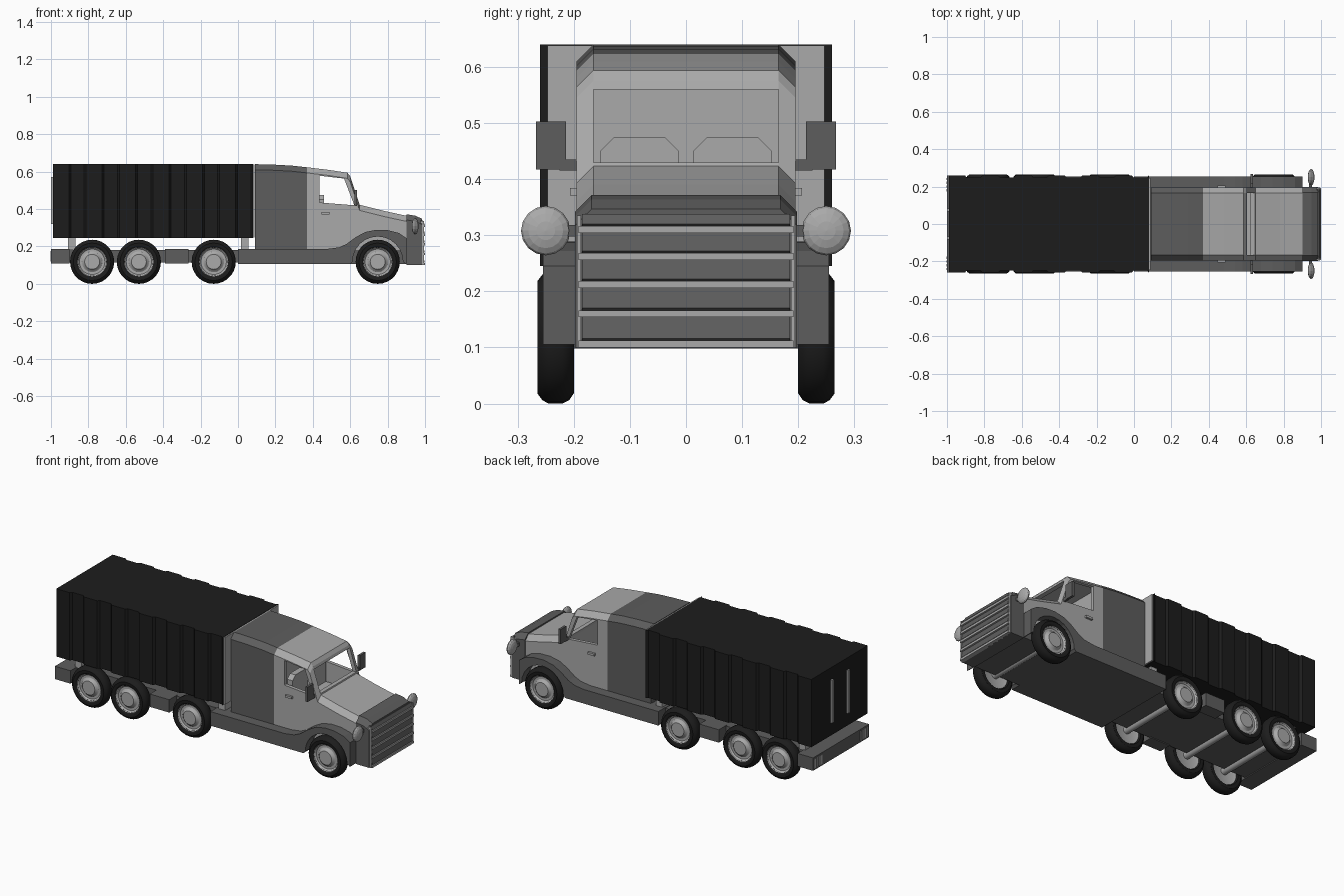
import bpy, bmesh, math
from mathutils import Matrix

if "Cube" in bpy.data.objects:
    bpy.data.objects.remove(bpy.data.objects["Cube"])


def material(name, v):
    m = bpy.data.materials.new(name)
    m.diffuse_color = (v, v, v, 1)
    m.use_nodes = True
    m.node_tree.nodes["Principled BSDF"].inputs["Base Color"].default_value = m.diffuse_color
    return m


DARK = material("dark_grey", 0.11)
BLACK = material("black", 0.012)
LIGHT = material("light_grey", 0.4)


def finish(name, bm, mat, smooth=False):
    bmesh.ops.remove_doubles(bm, verts=bm.verts, dist=1e-5)
    bmesh.ops.recalc_face_normals(bm, faces=bm.faces)
    me = bpy.data.meshes.new(name)
    bm.to_mesh(me)
    bm.free()
    me.materials.append(mat)
    ob = bpy.data.objects.new(name, me)
    bpy.context.collection.objects.link(ob)
    if smooth:
        bpy.ops.object.select_all(action='DESELECT')
        ob.select_set(True)
        bpy.context.view_layer.objects.active = ob
        bpy.ops.object.shade_smooth_by_angle(angle=math.radians(30))
    return ob


def prism(name, pts, a, b, mat, axis='y'):
    """Extrude an xz outline along y, or an xy outline along z."""
    bm = bmesh.new()
    put = (lambda p, t: (p[0], t, p[1])) if axis == 'y' else (lambda p, t: (p[0], p[1], t))
    rings = [[bm.verts.new(put(p, t)) for p in pts] for t in (a, b)]
    n = len(pts)
    bm.faces.new(rings[0])
    bm.faces.new(rings[1])
    for i in range(n):
        j = (i + 1) % n
        bm.faces.new((rings[0][i], rings[0][j], rings[1][j], rings[1][i]))
    return finish(name, bm, mat)


def box(name, x0, x1, y0, y1, z0, z1, mat):
    return prism(name, [(x0, z0), (x1, z0), (x1, z1), (x0, z1)], y0, y1, mat)


def body_loft(name, stations, mat, half=0.195):
    """Loft a section with chamfered top edges through (x, bottom, top) stations."""
    bm = bmesh.new()
    rings = []
    for x, lo, hi in stations:
        sec = [(-half, lo), (-half, hi - 0.03), (-half + 0.03, hi),
               (half - 0.03, hi), (half, hi - 0.03), (half, lo)]
        rings.append([bm.verts.new((x, y, z)) for y, z in sec])
    for r, s in zip(rings, rings[1:]):
        for i in range(6):
            j = (i + 1) % 6
            bm.faces.new((r[i], r[j], s[j], s[i]))
    bm.faces.new(rings[0])
    bm.faces.new(rings[-1])
    return finish(name, bm, mat)


def lathe(name, profile, x, z, side, mat):
    """Spin an (r, y) profile about the y axis."""
    bm = bmesh.new()
    vs = [bm.verts.new((r, 0, 0)) for r, y in profile]
    for v, (r, y) in zip(vs, profile):
        v.co.y = y * side
    es = [bm.edges.new((vs[i], vs[i + 1])) for i in range(len(vs) - 1)]
    bmesh.ops.spin(bm, geom=vs + es, cent=(0, 0, 0), axis=(0, 1, 0),
                   angle=math.tau, steps=28)
    bmesh.ops.translate(bm, verts=bm.verts, vec=(x, 0, z))
    return finish(name, bm, mat, True)


def cut(ob, cutter):
    m = ob.modifiers.new("cut", 'BOOLEAN')
    m.operation, m.solver, m.object = 'DIFFERENCE', 'EXACT', cutter
    bpy.context.view_layer.objects.active = ob
    bpy.ops.object.modifier_apply(modifier=m.name)
    bpy.data.objects.remove(cutter)


# cargo box with corrugated sides
N, X0, X1 = 6, -0.99, 0.08
p = (X1 - X0) / N
wave = []
for i in range(N):
    x = X0 + i * p
    wave += [(x, .26), (x + .48 * p, .26), (x + .54 * p, .248), (x + .94 * p, .248)]
wave.append((X1, .26))
prism("cargo_box", wave + [(x, -y) for x, y in reversed(wave)], 0.245, 0.64, BLACK, 'z')
box("cargo_front_panel", 0.08, 0.088, -.247, .247, .247, .638, LIGHT)
for y in (-.075, .075):
    box("rear_door_bar", -1.0, -.985, y - .009, y + .009, .32, .57, LIGHT)

# chassis, cross bars and rear bumper
box("chassis", -.95, .05, -.19, .19, .115, .182, DARK)
for x in (-.89, .035):
    box("cross_bar", x - .02, x + .02, -.2, .2, .18, .247, LIGHT)
box("rear_bumper", -1.0, -.9, -.258, .258, .11, .185, DARK)
for s in (-1, 1):
    for k in range(4):
        y = s * (.18 + .02 * k)
        box("tail_light", -1.002, -.995, y - .006, y + .006, .12, .175, LIGHT)
    box("side_tank", -.39, -.265, s * .18, s * .255, .11, .185, DARK)

# sleeper, cab and hood
sleeper = [(.09, .18, .64), (.2, .18, .637), (.29, .18, .632), (.37, .18, .623)]
body_loft("sleeper", sleeper, DARK)
cab = body_loft("cab", [(.37, .18, .623), (.48, .18, .61), (.585, .18, .594),
                        (.6, .18, .575), (.65, .18, .423), (.78, .18, .39),
                        (.91, .18, .362)], LIGHT)
cut(cab, prism("cavity", [(.395, .25), (.395, .585), (.57, .57), (.585, .55),
                          (.63, .41), (.63, .25)], -.175, .175, LIGHT))
cut(cab, prism("side_windows", [(.435, .435), (.435, .578), (.567, .563), (.622, .42)],
               -.3, .3, LIGHT))
cut(cab, box("windshield", .53, .8, -.165, .165, .43, .56, LIGHT))

# seats
for y in (-.083, .083):
    bm = bmesh.new()
    sec = [(-.07, .3), (-.07, .45), (-.045, .475), (.045, .475), (.07, .45), (.07, .3)]
    a = [bm.verts.new((.425, y + u, z)) for u, z in sec]
    b = [bm.verts.new((.46, y + u, z)) for u, z in sec]
    bm.faces.new(a)
    bm.faces.new(b)
    for i in range(6):
        j = (i + 1) % 6
        bm.faces.new((a[i], a[j], b[j], b[i]))
    finish("seat_back", bm, LIGHT)
    box("seat_base", .43, .54, y - .07, y + .07, .25, .33, LIGHT)

# front cowl and slatted grille
body_loft("front_cowl", [(.9, .1, .372), (.95, .1, .364), (.985, .1, .347)], DARK, .198)
edges = [.106, .16, .212, .262, .31, .338]
for z0, z1 in zip(edges, edges[1:]):
    prism("grille_panel", [(.975, z0), (.985, z0), (.998, z0 + .01), (.988, z1), (.975, z1)],
          -.185, .185, DARK)
    box("grille_slat", .975, 1.0, -.192, .192, z0 - .006, z0 + .006, LIGHT)
for s in (-1, 1):
    box("grille_side", .975, .995, s * .187, s * .194, .1, .335, LIGHT)

# floor and side skirts with wheel arches
CX, WZ = .747, .118
box("floor", .0, .97, -.195, .195, .105, .185, DARK)
arch = [(CX + .135 * math.cos(t), .118 + .135 * math.sin(t))
        for t in (math.pi * (1 - k / 12) for k in range(13))]
skirt = [(0, .105), (.6, .105)] + arch + [(.9, .105), (.9, .245), (.86, .272), (.8, .287),
         (.74, .289), (.68, .277), (.63, .25), (.58, .213), (.54, .195), (.48, .187), (0, .187)]
for s in (-1, 1):
    prism("side_skirt", skirt, s * .19, s * .255, DARK)
    # mirrors, door handles, headlights
    box("mirror", .622, .636, s * .214, s * .267, .417, .503, DARK)
    prism("mirror_arm", [(.622, .415), (.634, .415), (.634, .435), (.622, .435)],
          s * .185, s * .225, DARK)
    box("door_handle", .447, .49, s * .19, s * .207, .371, .384, LIGHT)
    bm = bmesh.new()
    bmesh.ops.create_uvsphere(bm, u_segments=16, v_segments=8, radius=1)
    bmesh.ops.transform(bm, verts=bm.verts, matrix=Matrix.Translation((.947, s * .25, .308))
                        @ Matrix.Diagonal((.018, .044, .044, 1))
                        @ Matrix.Rotation(math.pi / 2, 4, 'Y'))
    finish("headlight", bm, LIGHT)
    box("headlight_bracket", .935, .952, s * .19, s * .225, .298, .318, DARK)

# wheels and axles
tire = [(.075, .255), (.085, .263), (.1, .265), (.112, .256), (.118, .245), (.118, .22),
        (.112, .208), (.1, .2), (.082, .2), (.075, .21), (.075, .255)]
rim = [(0, .262), (.04, .262), (.047, .252), (.055, .247), (.068, .247), (.078, .258),
       (.078, .208), (.06, .215), (0, .215)]
axle = [(0, .22), (.02, .22), (.02, 0)]
for x in (-.78, -.53, -.13, CX):
    for s in (-1, 1):
        lathe("tire", tire, x, WZ, s, BLACK)
        lathe("rim", rim, x, WZ, s, LIGHT)
        lathe("axle", axle, x, WZ, s, LIGHT)
